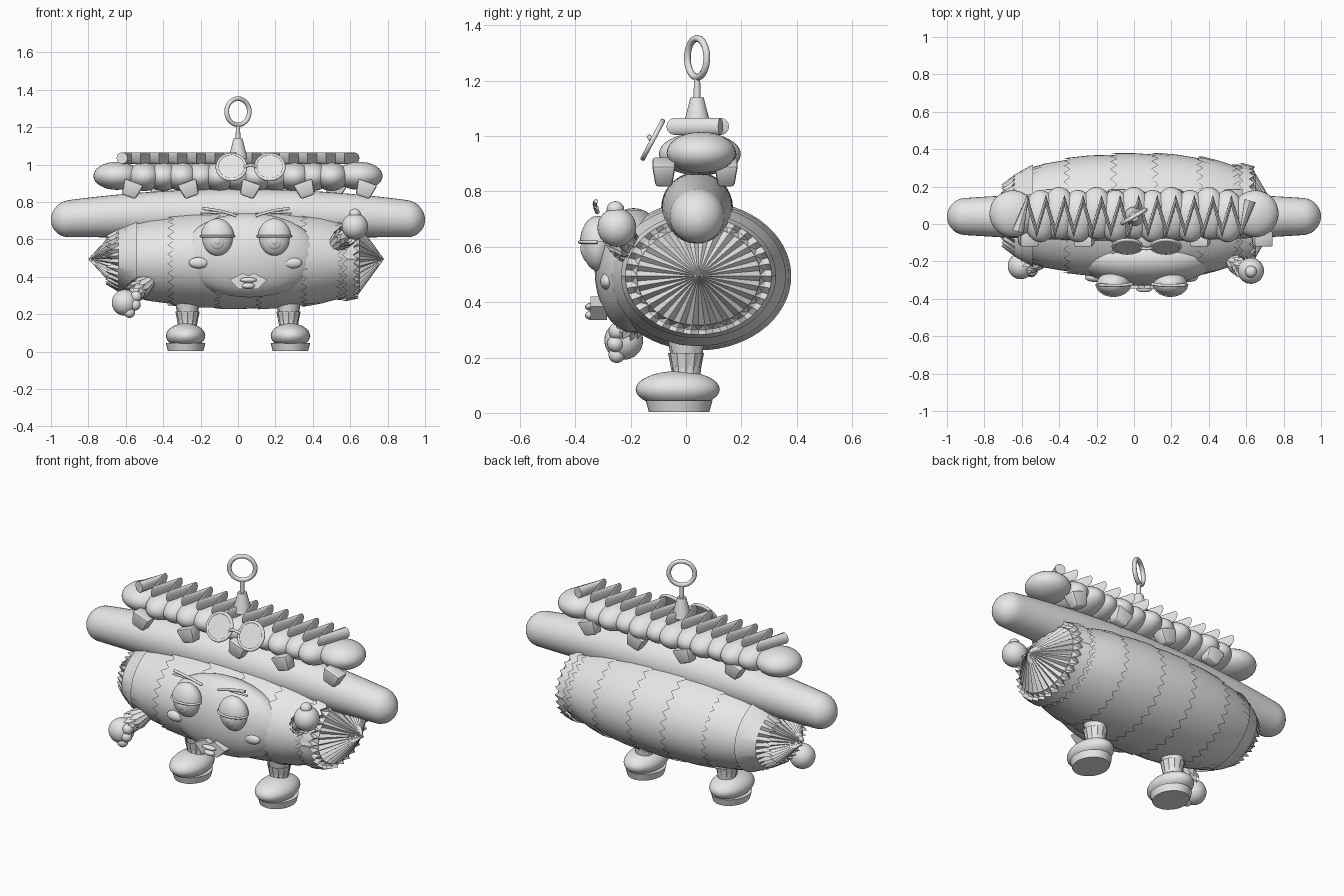
import bpy, bmesh, math
from math import sin, cos, pi, radians, sqrt
from mathutils import Vector, Matrix

if "Cube" in bpy.data.objects:
    bpy.data.objects.remove(bpy.data.objects["Cube"])

grey = bpy.data.materials.new("plain_grey")
grey.use_nodes = True
grey.diffuse_color = (0.8, 0.8, 0.8, 1)
grey.node_tree.nodes["Principled BSDF"].inputs["Base Color"].default_value = (0.8, 0.8, 0.8, 1)


def finish(bm, name, matrix=None, angle=40):
    if matrix:
        bm.transform(matrix)
    bmesh.ops.recalc_face_normals(bm, faces=bm.faces)
    mesh = bpy.data.meshes.new(name)
    bm.to_mesh(mesh)
    bm.free()
    mesh.materials.append(grey)
    ob = bpy.data.objects.new(name, mesh)
    bpy.context.collection.objects.link(ob)
    bpy.ops.object.select_all(action='DESELECT')
    bpy.context.view_layer.objects.active = ob
    ob.select_set(True)
    bpy.ops.object.shade_smooth_by_angle(angle=radians(angle))
    return ob


def ball(name, centre, radii, segs=32, cut=None, rot=None):
    """Ellipsoid; cut keeps only what lies above that world height."""
    bm = bmesh.new()
    bmesh.ops.create_uvsphere(bm, u_segments=segs, v_segments=segs // 2, radius=1)
    bm.transform(Matrix.Translation(centre) @ (rot or Matrix()) @ Matrix.Diagonal((*radii, 1)))
    if cut is not None:
        geom = bm.verts[:] + bm.edges[:] + bm.faces[:]
        res = bmesh.ops.bisect_plane(bm, geom=geom, plane_co=(0, 0, cut), plane_no=(0, 0, 1), clear_inner=True)
        bmesh.ops.holes_fill(bm, edges=[e for e in res["geom_cut"] if isinstance(e, bmesh.types.BMEdge)])
    return finish(bm, name)


def cone(name, a, b, r1, r2, segs=24, squash=(1, 1, 1)):
    """Round bar or frustum from a to b."""
    a, b = Vector(a), Vector(b)
    bm = bmesh.new()
    bmesh.ops.create_cone(bm, cap_ends=True, segments=segs, radius1=r1, radius2=r2, depth=(b - a).length)
    rot = (b - a).to_track_quat('Z', 'Y').to_matrix().to_4x4()
    return finish(bm, name, Matrix.Translation((a + b) / 2) @ rot @ Matrix.Diagonal((*squash, 1)))


def loft(name, stations, n=60, caps=False, matrix=None, angle=40):
    """Skin of elliptic rings along x: (x, centre y, centre z, ry, rz, tooth size)."""
    bm = bmesh.new()
    rings = []
    for x, cy, cz, ry, rz, tooth in stations:
        rings.append([bm.verts.new((x + tooth * (-1) ** i, cy + ry * cos(2 * pi * i / n),
                                    cz + rz * sin(2 * pi * i / n))) for i in range(n)])
    for r, s in zip(rings, rings[1:]):
        for i in range(n):
            bm.faces.new((r[i], r[(i + 1) % n], s[(i + 1) % n], s[i]))
    if caps:
        bm.faces.new(rings[0])
        bm.faces.new(rings[-1])
    return finish(bm, name, matrix, angle)


def wire(name, points, radius, kind='POLY'):
    """Round wire through the points."""
    cu = bpy.data.curves.new(name, 'CURVE')
    cu.dimensions = '3D'
    cu.bevel_depth = radius
    cu.bevel_resolution = 4
    cu.use_fill_caps = True
    sp = cu.splines.new(kind)
    sp.points.add(len(points) - 1)
    for p, co in zip(sp.points, points):
        p.co = (*co, 1)
    if kind == 'NURBS':
        sp.use_endpoint_u = True
        sp.order_u = 3
    cu.materials.append(grey)
    ob = bpy.data.objects.new(name, cu)
    bpy.context.collection.objects.link(ob)
    bpy.ops.object.select_all(action='DESELECT')
    bpy.context.view_layer.objects.active = ob
    ob.select_set(True)
    bpy.ops.object.convert(target='MESH')
    bpy.ops.object.shade_smooth_by_angle(angle=radians(40))
    return ob


def ring(name, major, minor, matrix):
    bm = bmesh.new()
    n, m = 40, 10
    v = [[bm.verts.new(((major + minor * cos(2 * pi * j / m)) * cos(2 * pi * i / n),
                        (major + minor * cos(2 * pi * j / m)) * sin(2 * pi * i / n),
                        minor * sin(2 * pi * j / m))) for j in range(m)] for i in range(n)]
    for i in range(n):
        for j in range(m):
            bm.faces.new((v[i][j], v[(i + 1) % n][j], v[(i + 1) % n][(j + 1) % m], v[i][(j + 1) % m]))
    return finish(bm, name, matrix)


# Long sausage, thicker and arched in the middle
sausage = []
for i in range(61):
    x = -cos(pi * i / 60) * 0.999
    k = 1 - x * x
    end = sqrt(max(0, 1 - (max(0, abs(x) - 0.91) / 0.09) ** 2))
    r = (0.092 + 0.038 * k) * end
    sausage.append((x, 0.04, 0.705 + 0.035 * k, r, r, 0))
loft("sausage", sausage, 32, True)

# Barrel body made of overlapping sleeves with toothed edges
CY, CZ = 0.045, 0.495


def sleeve(name, parts, matrix=None):
    loft(name, [(x, CY, CZ, 0.33 * s, 0.265 * s, t) for x, s, t in parts], 60, matrix=matrix)


def girth(x):
    return 1.0 - 0.5 * (x - 0.02) ** 2 - 0.75 * (x - 0.02) ** 4


edges = [-0.59, -0.36, -0.11, 0.11, 0.35, 0.54]
for a, b in zip(edges, edges[1:] + [0.62]):
    mid = (a + b) / 2
    sleeve("body_sleeve", [(a, girth(a) + 0.02, 0.018), (mid, girth(mid) + 0.012, 0), (b + 0.03, girth(b + 0.03) - 0.01, 0)])
sleeve("right_end_sleeve", [(-0.69, 0.5, 0.02), (-0.64, 0.66, 0), (-0.54, 0.83, 0)])
sleeve("left_end_collar", [(0.57, 0.85, 0.012), (0.63, 0.8, 0.014), (0.62, 0.68, 0.01)])
# Pleated end cones
sleeve("left_pleated_cone", [(0.625, 0.74, 0.014), (0.78, 0.005, 0.0)])
sleeve("right_pleated_cone", [(-0.64, 0.6, 0.014), (-0.8, 0.005, 0.0)])

# Face
ball("face", (0.06, -0.19, 0.515), (0.37, 0.14, 0.225), 48)
for x, s in ((-0.11, -1), (0.195, 1)):
    ball("eye", (x, -0.32, 0.61), (0.082, 0.055, 0.097))
    ball("eyelid", (x, -0.32, 0.61), (0.09, 0.064, 0.102), cut=0.618)
    wire("eyelid_rim", [(x + 0.09 * cos(t), -0.32 - 0.064 * sin(t), 0.617)
                        for t in [pi * i / 16 for i in range(17)]], 0.006)
    ball("iris", (x, -0.353, 0.593), (0.045, 0.025, 0.05))
    ball("pupil", (x, -0.366, 0.593), (0.024, 0.016, 0.028), 16)
    ball("cheek", (0.04 + s * 0.25, -0.285, 0.475), (0.053, 0.025, 0.03))
    wire("brow", [(x - s * 0.1, -0.32, 0.725), (x - s * 0.03, -0.335, 0.755), (x + s * 0.08, -0.325, 0.765)], 0.008, 'NURBS')
    wire("brow_tip", [(x - s * 0.02, -0.33, 0.745), (x + s * 0.09, -0.32, 0.74)], 0.006)

# Mouth plate with two lips
bm = bmesh.new()
outline = [(-0.1, 0.385), (-0.03, 0.42), (0, 0.405), (0.03, 0.42), (0.1, 0.385), (0.05, 0.335), (-0.05, 0.335)]
f = bm.faces.new([bm.verts.new((0.055 + x, -0.345, z)) for x, z in outline])
ext = bmesh.ops.extrude_face_region(bm, geom=[f])
bmesh.ops.translate(bm, vec=(0, 0.06, 0), verts=[v for v in ext["geom"] if isinstance(v, bmesh.types.BMVert)])
finish(bm, "mouth")
ball("upper_lip", (0.055, -0.345, 0.383), (0.045, 0.02, 0.014), 20)
ball("lower_lip", (0.055, -0.345, 0.352), (0.035, 0.02, 0.016), 20)


# Toothed cuff from a to b
def cuff(name, a, b, r1, r2):
    a, b = Vector(a), Vector(b)
    length = (b - a).length
    m = Matrix.Translation(a) @ (b - a).to_track_quat('X', 'Z').to_matrix().to_4x4()
    for k in (0, 0.4):
        loft(name, [(length * k, 0, 0, r1, r1, 0), (length * (0.65 + k * 0.8), 0, 0, r2, r2, 0.016)], 24, matrix=m)


# Arms and hands: right one hangs, left one is raised
for side, shoulder, wrist, hand in (("right", (-0.43, -0.15, 0.41), (-0.56, -0.21, 0.315), (-0.605, -0.225, 0.262)),
                                    ("left", (0.48, -0.16, 0.54), (0.585, -0.235, 0.625), (0.625, -0.25, 0.67))):
    cone(side + "_arm", shoulder, hand, 0.035, 0.03)
    cuff(side + "_cuff", Vector(shoulder).lerp(Vector(wrist), 0.3), wrist, 0.035, 0.058)
    ball(side + "_hand", hand, (0.07, 0.07, 0.07))
for x, y, z in ((-0.545, -0.25, 0.295), (-0.55, -0.255, 0.25), (-0.58, -0.25, 0.21)):
    ball("right_finger", (x, y, z), (0.03, 0.03, 0.03), 20)
ball("left_finger", (0.625, -0.255, 0.735), (0.032, 0.032, 0.03), 20)

# Legs and shoes
for x, s in ((-0.27, -1), (0.27, 1)):
    cone("leg", (x, 0, 0.12), (x, 0.02, 0.3), 0.05, 0.05)
    cuff("leg_cuff", (x, 0, 0.26), (x, 0, 0.15), 0.065, 0.05)
    ball("shoe", (x + s * 0.01, -0.03, 0.085), (0.105, 0.152, 0.066))
    cone("sole", (x + s * 0.01, -0.025, 0.004), (x + s * 0.01, -0.025, 0.045), 0.095, 0.105, 32, (1, 1.15, 1))

# Lumpy topping roll with blocky drips beneath
for i in range(13):
    x = -0.6 + 0.1 * i
    if i in (0, 12):
        ball("topping_end", (x * 1.08, 0.055, 0.94), (0.125, 0.125, 0.075))
    else:
        w = 0.008 * (-1) ** i
        ball("topping_lump", (x, 0.05 + w, 0.935), (0.092, 0.14, 0.076))
for i, x in enumerate((-0.57, -0.26, 0.06, 0.36, 0.68, -0.42, -0.1, 0.22, 0.52)):
    bm = bmesh.new()
    bmesh.ops.create_cube(bm, size=1)
    for v in bm.verts:
        if v.co.z < 0:
            v.co.x *= 0.7
            v.co.y *= 0.7
    bmesh.ops.bevel(bm, geom=bm.edges[:], offset=0.12, segments=2, affect='EDGES', profile=0.5)
    y = -0.08 if i < 5 else 0.145
    turn = Matrix.Rotation(radians(20 * (-1) ** i), 4, 'Y')
    finish(bm, "topping_drip", Matrix.Translation((x, y, 0.868)) @ turn @ Matrix.Diagonal((0.11, 0.085, 0.085, 1)))

# Zigzag sauce line
wire("zigzag_sauce", [(-0.62 + 1.24 * i / 25, 0.125 if i % 2 else -0.04, 1.035) for i in range(26)], 0.031)

# Round spectacles, tilted back
tilt = Matrix.Rotation(radians(62), 4, 'X')
for x in (-0.035, 0.17):
    place = Matrix.Translation((x, -0.12, 0.987)) @ tilt
    bm = bmesh.new()
    bmesh.ops.create_cone(bm, cap_ends=True, segments=40, radius1=0.078, radius2=0.078, depth=0.012)
    finish(bm, "lens", place)
    ring("lens_rim", 0.076, 0.009, place)
wire("spectacle_bridge", [(0.035, -0.125, 0.985), (0.067, -0.14, 1.01), (0.1, -0.125, 0.985)], 0.008, 'NURBS')

# Hanging cap, stem and ring
cone("hanger_cap", (0, 0.04, 1.03), (0, 0.04, 1.14), 0.052, 0.024)
cone("hanger_stem", (0, 0.04, 1.13), (0, 0.04, 1.215), 0.013, 0.011, 16)
ring("hanger_ring", 0.07, 0.0125, Matrix.Translation((0, 0.04, 1.283)) @ Matrix.Rotation(radians(30), 4, 'Z')
     @ Matrix.Rotation(radians(90), 4, 'X'))
